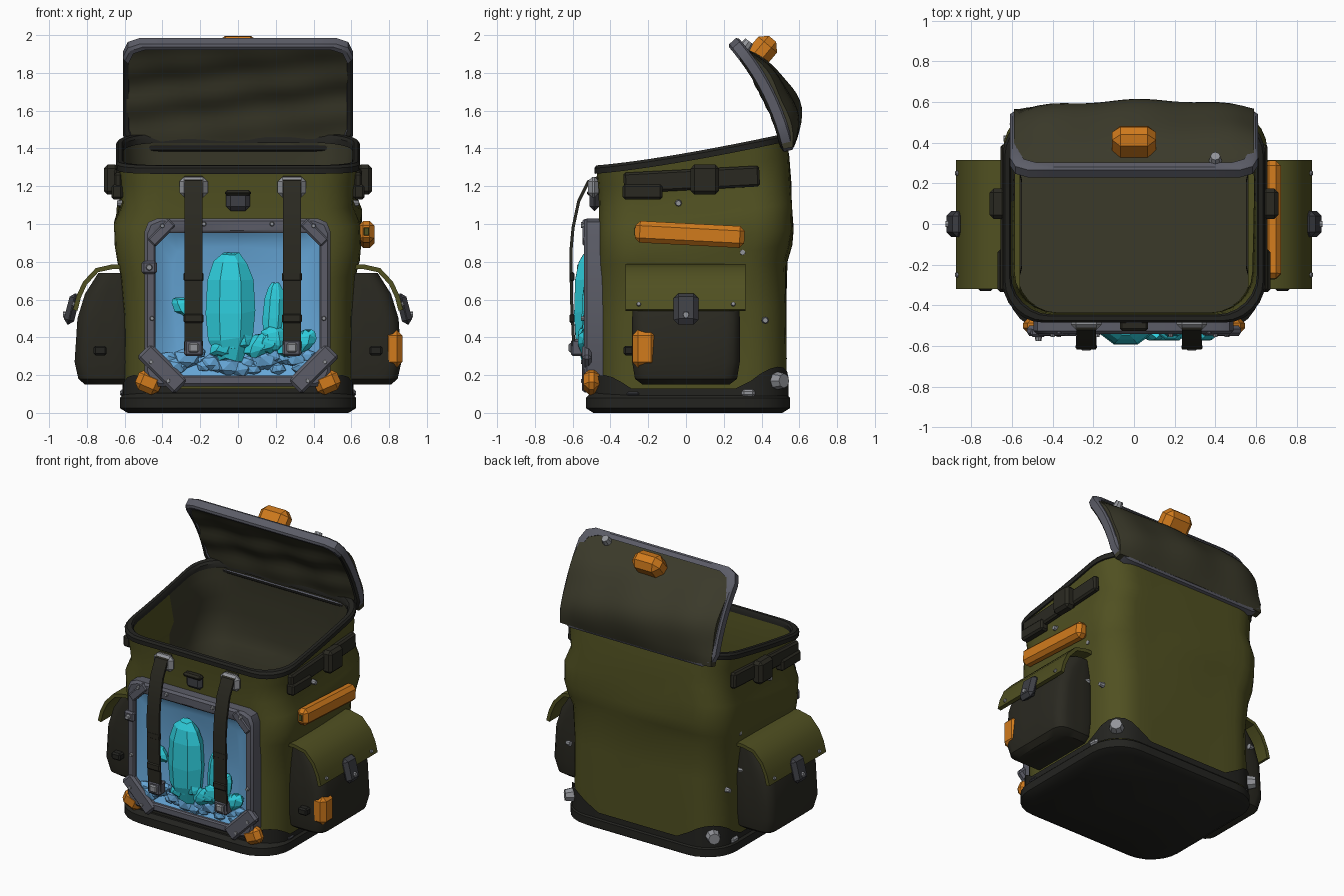
import bpy, bmesh, math, random
from mathutils import Vector, Matrix, Euler

if "Cube" in bpy.data.objects:
    bpy.data.objects.remove(bpy.data.objects["Cube"])
random.seed(4)
smooth_parts = []


def material(name, *rgb):
    m = bpy.data.materials.new(name)
    m.use_nodes = True
    col = [(c / 255) ** 2.2 for c in rgb] + [1]
    m.diffuse_color = col
    m.node_tree.nodes["Principled BSDF"].inputs["Base Color"].default_value = col
    return m


olive = material("olive canvas", 81, 81, 38)
drab = material("dark olive lining", 61, 60, 46)
webbing = material("dark webbing", 46, 45, 38)
black = material("black rubber", 40, 40, 37)
grey = material("grey frame", 92, 93, 103)
dark_grey = material("dark grey buckle", 64, 65, 70)
metal = material("light metal", 145, 147, 152)
orange = material("orange", 208, 122, 34)
cyan = material("cyan crystal", 50, 205, 220)
blue = material("blue ice", 102, 165, 214)


def finish(name, bm, mat, smooth=True):
    bmesh.ops.recalc_face_normals(bm, faces=bm.faces)
    me = bpy.data.meshes.new(name)
    bm.to_mesh(me)
    bm.free()
    me.materials.append(mat)
    ob = bpy.data.objects.new(name, me)
    bpy.context.collection.objects.link(ob)
    if smooth:
        smooth_parts.append(ob)
    return ob


def loft(name, rings, mat, caps=(True, True), closed=False, smooth=True):
    bm = bmesh.new()
    vs = [[bm.verts.new(p) for p in ring] for ring in rings]
    n = len(vs[0])
    for a, b in zip(vs, vs[1:] + (vs[:1] if closed else [])):
        for i in range(n):
            j = (i + 1) % n
            bm.faces.new((a[i], a[j], b[j], b[i]))
    for cap, ring in zip(caps, (vs[0], vs[-1])):
        if cap and not closed:
            bm.faces.new(ring)
    return finish(name, bm, mat, smooth)


def box(name, loc, size, mat, bevel=0.012, rot=(0, 0, 0)):
    bm = bmesh.new()
    bmesh.ops.create_cube(bm, size=1)
    bmesh.ops.scale(bm, vec=size, verts=bm.verts)
    bmesh.ops.bevel(bm, geom=bm.edges[:], offset=min(bevel, min(size) * 0.45), segments=1, affect='EDGES')
    bmesh.ops.transform(bm, matrix=Matrix.Translation(loc) @ Euler(rot).to_matrix().to_4x4(), verts=bm.verts)
    return finish(name, bm, mat)


def bolt(name, loc, direction, r=0.018):
    bm = bmesh.new()
    turn = Vector(direction).to_track_quat('Z', 'Y').to_matrix().to_4x4()
    bmesh.ops.create_cone(bm, cap_ends=True, segments=8, radius1=r, radius2=r * 0.7, depth=r * 1.6,
                          matrix=Matrix.Translation(loc) @ turn)
    return finish(name, bm, metal)


def outline(x0, x1, y0, y1, r, n=5, k=8):
    """Rounded rectangle: n points per corner, k pieces per side."""
    corners = ((x1 - r, y1 - r), (x0 + r, y1 - r), (x0 + r, y0 + r), (x1 - r, y0 + r))
    arcs = []
    for i, (cx, cy) in enumerate(corners):
        angs = [(i + j / (n - 1)) * math.pi / 2 for j in range(n)]
        arcs.append([Vector((cx + r * math.cos(a), cy + r * math.sin(a))) for a in angs])
    pts = []
    for i, arc in enumerate(arcs):
        nxt = arcs[(i + 1) % 4][0]
        pts += arc + [arc[-1].lerp(nxt, j / k) for j in range(1, k)]
    return pts


def ribbon(name, path, thick, a, b, mat, place):
    """Strip of constant width from a to b along a 2D path."""
    rings = []
    for i, p in enumerate(path):
        d = (Vector(path[min(i + 1, len(path) - 1)]) - Vector(path[max(i - 1, 0)])).normalized()
        q = (p[0] - d.y * thick, p[1] + d.x * thick)
        rings.append([place(a, *p), place(b, *p), place(b, *q), place(a, *q)])
    return loft(name, rings, mat)


# Canvas body, open at the sloping top
def rim_z(y):
    return 1.295 + 0.175 * max(0, (y + 0.5) / 1.05) ** 1.3


def body_ring(f, hx, y0, y1, inset=0.0, lift=0.0):
    ring = []
    for x, y in outline(-hx + inset, hx - inset, y0 + inset, y1 - inset, 0.2, 7):
        z = 0.08 + f * (rim_z(y) - 0.08) + lift
        w = 1 + 0.015 * math.sin(7 * x + 9 * z) * math.sin(5 * y + 6 * z) * math.sin(math.pi * f)
        ring.append((x * w, y * (w if y > 0 else 1), z))
    return ring


levels = [(0, .60, -.46, .53), (.15, .60, -.46, .53), (.35, .60, -.46, .53), (.52, .62, -.46, .53),
          (.58, .64, -.46, .555), (.64, .65, -.46, .565), (.74, .65, -.46, .56), (.82, .61, -.46, .555),
          (.92, .625, -.465, .545), (1, .635, -.475, .53)]
loft("canvas_body", [body_ring(*l) for l in levels], olive, (True, False))
lining = loft("inner_lining", [body_ring(*l, inset=.025, lift=.04 * (1 - l[0])) for l in levels[::-1]],
              drab, (False, True))
lining.data.materials.append(olive)
for p in lining.data.polygons:
    if abs(p.normal.z) < .5 and p.center.y < .1:
        p.material_index = 1
loft("rim_binding", [body_ring(*levels[-1], inset=i, lift=h) for i, h in
                     ((-.008, -.03), (-.01, 0), (0, .014), (.022, .014), (.03, 0), (.03, -.03))],
     black, closed=True)

# Rubber base with raised corners
loft("base", [[(x, y, z) for x, y in outline(-.625 + i, .625 - i, -.53 + i, .55 - i, .22, 7)]
              for z, i in ((0, .04), (.025, 0), (.08, 0), (.105, .025))], black)
trim = outline(-.612, .612, -.49, .542, .2, 7)
loft("base_trim", [[(x, y, .09) for x, y in trim],
                   [(x, y, .13 + .45 * max(0, abs(x) / .6 + abs(y) / .53 - 1.58)) for x, y in trim]],
     black, (False, False))
for s, side in ((1, "left"), (-1, "right")):
    bolt(side + "_back_corner_bolt", (s * .555, .488, .17), (s, 1, 0), .055)
    box(side + "_base_clip", (s * .61, .33, .105), (.03, .07, .04), metal)
    box(side + "_base_clip_front", (s * .605, -.28, .1), (.03, .07, .03), dark_grey)

# Raised lid, bent along a curve
A, C, B = Vector((.505, 1.38)), Vector((.435, 1.70)), Vector((.22, 1.945))
LID = 0.64


def lid_point(x, s, d):
    t = s / LID
    p = A * (1 - t) ** 2 + C * 2 * t * (1 - t) + B * t * t
    g = ((C - A) * (1 - t) + (B - C) * t).normalized()
    return (x, p.x + g.y * d, p.y - g.x * d)


def lid_ring(i, d):
    return [lid_point(x, s, d) for x, s in outline(-.61 + i, .61 - i, i, LID - i, .09, 3)]


frame = loft("lid_frame", [lid_ring(i, d) for i, d in
                           ((.012, 0), (0, .012), (0, .06), (.012, .07), (.042, .07), (.03, 0))], grey, closed=True)
frame.data.materials.append(black)
for p in frame.data.polygons:
    if p.normal.y < -0.5 and p.center.z < 1.87:
        p.material_index = 1
rings = []
for i in range(19):
    t = 0.02 + 0.96 * i / 18
    hx = .59 - max(0, t - .85) * .4
    xs = [hx * (j / 10 - 1) for j in range(21)]
    swell = math.sin(math.pi * (t / .9) ** .85) if t < .9 else 0
    rings.append([lid_point(x, t * LID, .012 + .02 * math.sin(5 * x + 11 * t) * math.sin(9 * x - 7 * t)
                            * math.sin(math.pi * t)) for x in xs]
                 + [lid_point(x, t * LID, .06 + swell * (.1 * (1 - .7 * (x / hx) ** 4)
                              + .02 * math.sin(8 * x + 5 * t) * math.sin(6 * t - 5 * x))) for x in reversed(xs)])
loft("lid_panel", rings, drab)
box("lid_latch", (0, .405, 1.917), (.215, .13, .165), orange, .04, (math.radians(-40), 0, 0))
bolt("lid_bolt", lid_point(.4, .58, .075), (0, .6, .8), .035)


# Front window: frame, ice hollow and corner pieces
def window_ring(i, y, r, top=0):
    return [(x, y, z) for x, z in outline(-.495 + i, .49 - i, .14 + i, 1.03 - i - top, r, 3, 2)]


loft("window_frame", [window_ring(*v) for v in ((0, -.44, .07), (0, -.525, .07), (.015, -.54, .07),
                                               (.05, -.54, .05, .015), (.058, -.53, .05, .02),
                                               (.058, -.44, .05, .02))], grey, closed=True)
loft("ice_hollow", [window_ring(.03, -.45, .05), window_ring(.05, -.52, .05), window_ring(.09, -.49, .07),
                    window_ring(.15, -.468, .09)], blue)
for s, side in ((1, "left"), (-1, "right")):
    box(side + "_lower_gusset", (s * .4, -.525, .233), (.28, .05, .105), grey, .015, (0, -s * math.pi / 4, 0))
    box(side + "_upper_gusset", (s * .405, -.53, .955), (.16, .035, .06), grey, .01, (0, s * math.pi / 4, 0))
    box(side + "_corner_bumper", (s * .472, -.5, .163), (.135, .085, .115), orange, .03, (0, -s * .4, 0))
    for x, z in ((.37, .17), (.46, .27), (.4, .99), (.18, 1.0), (.455, .5)):
        bolt(side + "_frame_bolt", (s * x, -.545, z), (0, -1, 0), .014)
box("frame_clip", (-.47, -.535, .77), (.08, .04, .07), grey)
bolt("frame_clip_bolt", (-.47, -.56, .77), (0, -1, 0), .02)


# Crystals and broken ice
def crystal(name, x, z, height, width, lean=0.0, y=-.52, mat=cyan):
    rings = []
    for f, r in ((0, .45), (.2, .9), (.45, 1), (.75, .93), (.92, .68), (1, .35)):
        rings.append([(x + lean * f + r * width / 2 * math.cos(a), y + r * min(width * .3, .08) * math.sin(a),
                       z + f * height + random.uniform(-.012, .012))
                      for a in ((i + .5) * math.tau / 7 - math.pi / 2 for i in range(7))])
    loft(name, rings, mat, smooth=False)


crystal("large_crystal", -.04, .28, .56, .27)
crystal("small_crystal", .18, .36, .32, .12, .02)
crystal("side_crystal", .25, .36, .2, .1, .03)
crystal("left_shard", -.24, .5, .1, .13, -.07, -.5)
for i in range(8):
    crystal("crystal_debris", -.1 + i * .06, .3 + .02 * (i % 3), .11, .14, random.uniform(-.06, .06), -.535)
for i in range(24):
    bm = bmesh.new()
    bmesh.ops.create_icosphere(bm, subdivisions=1, radius=random.uniform(.035, .065))
    spot = (-.37 + .74 * i / 23, -.505, random.uniform(.23, .33))
    turn = Euler([random.uniform(0, 3) for _ in range(3)]).to_matrix().to_4x4()
    bmesh.ops.transform(bm, matrix=Matrix.Translation(spot) @ Matrix.Diagonal((1.2, .7, .9, 1)) @ turn, verts=bm.verts)
    finish("ice_rock", bm, blue, False)

# Front straps and buckles
strap_path = [(-.46, 1.24), (-.51, 1.22), (-.56, 1.12), (-.59, .98), (-.602, .85), (-.598, .6), (-.585, .33)]
for x, side in ((.285, "left"), (-.235, "right")):
    ribbon(side + "_front_strap", strap_path, -.016, x - .048, x + .048, webbing, lambda w, u, v: (w, u, v))
    box(side + "_strap_anchor", (x, -.49, 1.195), (.15, .06, .11), metal, .025)
    for z in (.5, .72):
        box(side + "_strap_loop", (x, -.604, z), (.105, .026, .05), webbing, .008)
    box(side + "_strap_end", (x, -.575, .345), (.1, .07, .09), grey)
    box(side + "_strap_clip", (x, -.612, .345), (.055, .02, .05), metal, .008)
box("centre_buckle", (0, -.485, 1.125), (.125, .05, .11), dark_grey, .025)
box("centre_buckle_bar", (0, -.5, 1.165), (.14, .05, .03), webbing)

# Side pockets, flaps, clasps and belts
pocket = [(.15, .81, .23), (.18, .845, .27), (.27, .865, .285), (.5, .85, .285), (.63, .81, .28), (.74, .74, .27)]
flap = [(.56, .76), (.66, .762), (.74, .745), (.8, .68), (.832, .61), (.85, .54)]
for s, side in ((1, "left"), (-1, "right")):
    loft(side + "_pocket", [[(s * x, y, z) for x, y in outline(.55, xo, -hy, hy, .07, 4, 3)]
                            for z, xo, hy in pocket], webbing)
    ribbon(side + "_pocket_flap", flap, .025, -.32, .315, olive, lambda w, u, v: (s * u, w, v))
    box(side + "_pocket_tab", (s * .73, -.29, .33), (.07, .08, .05), black, .01)
    box(side + "_pocket_clasp", (s * .88, 0, .55), (.055, .13, .17), dark_grey, .027, (0, s * -.25, 0))
    bolt(side + "_clasp_bolt", (s * .908, 0, .52), (s, 0, 0), .022)
    for y in (-.25, .25):
        bolt(side + "_flap_bolt", (s * .866, y, .575), (s, 0, .4), .015)
    box(side + "_belt", (s * .635, .03, 1.235), (.045, .72, .11), webbing, .012, (math.radians(3), 0, 0))
    box(side + "_belt_tail", (s * .64, -.23, 1.17), (.06, .21, .08), webbing)
    box(side + "_belt_buckle", (s * .67, .1, 1.235), (.08, .15, .16), webbing, .02)
    for y, z in ((.42, .49), (-.04, 1.11), (.27, .58), (.3, .85)):
        bolt(side + "_side_bolt", (s * .625, y, z), (s, 0, 0), .02)
box("pocket_patch", (.818, -.219, .34), (.105, .13, .2), orange, .03)
box("side_bar", (.68, .02, .945), (.085, .58, .115), orange, .025, (math.radians(-3), 0, 0))
box("side_bar_socket", (.68, -.268, .96), (.03, .012, .045), olive, .004)

# Smooth shading with sharp creases
bpy.ops.object.select_all(action='DESELECT')
for ob in smooth_parts:
    ob.select_set(True)
bpy.context.view_layer.objects.active = smooth_parts[0]
bpy.ops.object.shade_smooth_by_angle(angle=math.radians(35))
